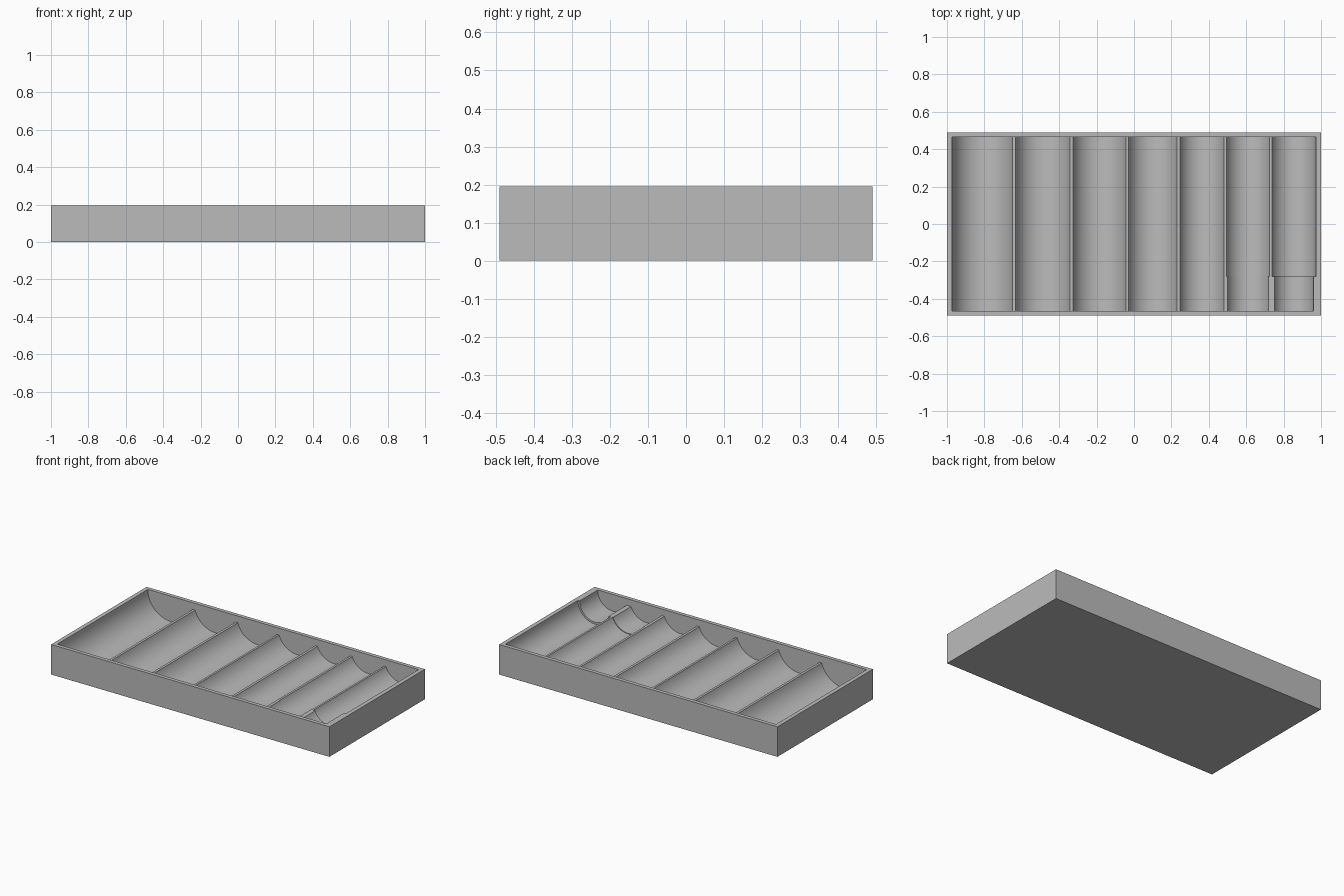
import bpy
import math

cube = bpy.data.objects.get("Cube")
if cube:
    bpy.data.objects.remove(cube, do_unlink=True)

HEIGHT = 0.195        # rim height, also the axis height of every trough
RIDGE = 0.152         # top of the dividers
INNER_Y = 0.465       # inside face of the end walls
STEP_Y = -0.28        # where the last two troughs become narrower

grey = bpy.data.materials.new("plain grey")
grey.use_nodes = True
colour = (0.5, 0.5, 0.5, 1)
grey.diffuse_color = colour
grey.node_tree.nodes["Principled BSDF"].inputs["Base Color"].default_value = colour


def box(name, x0, x1, y0, y1, z0, z1):
    bpy.ops.mesh.primitive_cube_add(
        size=1, location=((x0 + x1) / 2, (y0 + y1) / 2, (z0 + z1) / 2))
    obj = bpy.context.object
    obj.name = name
    obj.scale = (x1 - x0, y1 - y0, z1 - z0)
    bpy.ops.object.transform_apply(location=True, rotation=True, scale=True)
    return obj


def trough(x, radius, y0, y1):
    bpy.ops.mesh.primitive_cylinder_add(
        vertices=96, radius=radius, depth=y1 - y0,
        location=(x, (y0 + y1) / 2, HEIGHT), rotation=(math.pi / 2, 0, 0))
    obj = bpy.context.object
    obj.name = "trough_cutter"
    bpy.ops.object.transform_apply(location=True, rotation=True, scale=True)
    return obj


def cut(body, cutter):
    cutter.hide_render = True
    mod = body.modifiers.new("cut", "BOOLEAN")
    mod.operation = "DIFFERENCE"
    mod.solver = "EXACT"
    mod.object = cutter
    bpy.ops.object.select_all(action="DESELECT")
    bpy.context.view_layer.objects.active = body
    body.select_set(True)
    bpy.ops.object.modifier_apply(modifier=mod.name)
    bpy.data.objects.remove(cutter, do_unlink=True)


# Solid block
tray = box("coin_tray", -1, 1, -0.49, 0.49, 0, HEIGHT)

# Troughs: centre, radius at the back, radius at the front
troughs = [
    (-0.8085, 0.1645, 0.1645),
    (-0.488, 0.152, 0.152),
    (-0.185, 0.148, 0.148),
    (0.10, 0.137, 0.137),
    (0.3635, 0.125, 0.125),
    (0.61, 0.1226, 0.1185),
    (0.851, 0.1215, 0.109),
]

# Lower the dividers below the rim
cut(tray, box("divider_cutter", troughs[0][0], troughs[-1][0],
              -INNER_Y, INNER_Y, RIDGE, HEIGHT + 0.1))

# Hollow out the rounded troughs
for x, back, front in troughs:
    cut(tray, trough(x, front, -INNER_Y, INNER_Y))
    if back != front:
        cut(tray, trough(x, back, STEP_Y, INNER_Y))

# Finish: one colour, smooth curves, sharp edges
tray.data.materials.clear()
tray.data.materials.append(grey)
for face in tray.data.polygons:
    face.material_index = 0
bpy.ops.object.shade_smooth_by_angle(angle=math.radians(20))
